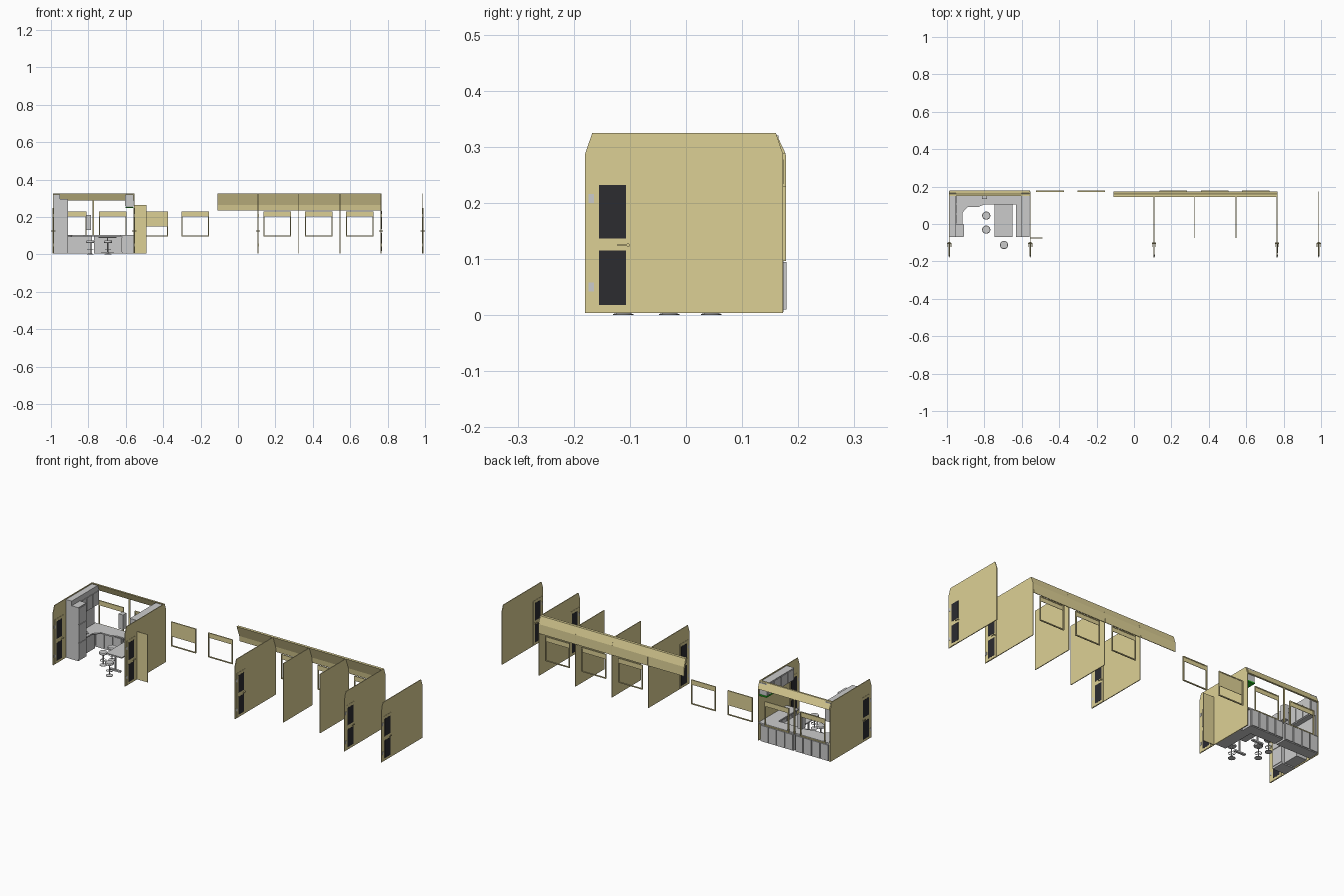
import bpy, bmesh, math
from mathutils import Matrix, Vector


def material(name, rgb):
    m = bpy.data.materials.new(name)
    m.diffuse_color = (*rgb, 1)
    return m


CREAM = material("cream", (0.72, 0.63, 0.30))
DARK = material("dark_glass", (0.025, 0.025, 0.03))
GREEN = material("green", (0.02, 0.5, 0.02))


def finish(name, bm, mat=None, smooth=False):
    bmesh.ops.recalc_face_normals(bm, faces=bm.faces)
    me = bpy.data.meshes.new(name)
    bm.to_mesh(me)
    bm.free()
    ob = bpy.data.objects.new(name, me)
    bpy.context.collection.objects.link(ob)
    if mat:
        me.materials.append(mat)
    if smooth:
        bpy.context.view_layer.objects.active = ob
        bpy.ops.object.select_all(action='DESELECT')
        ob.select_set(True)
        bpy.ops.object.shade_smooth_by_angle()
    return ob


def box(name, x0, x1, y0, y1, z0, z1, mat=None):
    bm = bmesh.new()
    size = Matrix.Diagonal((x1 - x0, y1 - y0, z1 - z0, 1))
    centre = Matrix.Translation(((x0 + x1) / 2, (y0 + y1) / 2, (z0 + z1) / 2))
    bmesh.ops.create_cube(bm, size=1, matrix=centre @ size)
    return finish(name, bm, mat)


def prism(name, pts, lo, hi, axis, mat=None):
    """Extrude a profile: (y, z) points along x, or (x, y) points along z."""
    bm = bmesh.new()
    to3 = (lambda p, t: (t, *p)) if axis == 'x' else (lambda p, t: (*p, t))
    face = bm.faces.new([bm.verts.new(to3(p, lo)) for p in pts])
    ext = bmesh.ops.extrude_face_region(bm, geom=[face])
    step = Vector((hi - lo, 0, 0)) if axis == 'x' else Vector((0, 0, hi - lo))
    bmesh.ops.translate(bm, vec=step, verts=[v for v in ext['geom'] if isinstance(v, bmesh.types.BMVert)])
    return finish(name, bm, mat)


def lathe(name, centre, profile, axis='Z', steps=24, mat=None):
    """Spin (radius, height) points around an axis; closed profile loop."""
    bm = bmesh.new()
    vs = [bm.verts.new((r, 0, h)) for r, h in profile]
    es = [bm.edges.new((vs[i], vs[(i + 1) % len(vs)])) for i in range(len(vs))]
    bmesh.ops.spin(bm, geom=vs + es, axis=(0, 0, 1), cent=(0, 0, 0), angle=math.tau, steps=steps, use_duplicate=False)
    bmesh.ops.remove_doubles(bm, verts=bm.verts, dist=1e-5)
    if axis == 'X':
        bm.transform(Matrix.Rotation(math.pi / 2, 4, 'Y'))
    bm.transform(Matrix.Translation(centre))
    return finish(name, bm, mat, True)


def rod(name, centre, r, half, axis='Z', mat=None):
    return lathe(name, centre, [(0, -half), (r, -half), (r, half), (0, half)], axis, 12, mat)


# Full-width partitions, each with a glazed door
FULL = [(-0.18, 0.004), (0.173, 0.004), (0.173, 0.287), (0.16, 0.325), (-0.167, 0.325), (-0.18, 0.287)]
for x in (-0.988, -0.555, 0.107, 0.765, 0.988):
    prism("partition", FULL, x - 0.002, x + 0.002, 'x', CREAM)
    box("door", x - 0.0032, x + 0.0032, -0.168, -0.095, 0.005, 0.247, CREAM)
    for z0, z1 in ((0.018, 0.115), (0.137, 0.232)):
        box("door_pane", x - 0.0038, x + 0.0038, -0.155, -0.107, z0, z1, DARK)
    for z in (0.05, 0.208):
        box("door_hinge", x - 0.004, x + 0.004, -0.174, -0.164, z - 0.008, z + 0.008)
    rod("handle_spindle", (x, -0.103, 0.125), 0.003, 0.01, 'X', CREAM)
    for s in (-1, 1):
        a, b = sorted((x + s * 0.008, x + s * 0.011))
        box("door_lever", a, b, -0.122, -0.101, 0.1235, 0.1265, CREAM)

# Compartment dividers without doors
HALF = [(-0.075, 0.004), (0.173, 0.004), (0.173, 0.287), (0.16, 0.325), (-0.075, 0.325)]
for x in (0.325, 0.545):
    prism("compartment_divider", HALF, x - 0.002, x + 0.002, 'x', CREAM)

# Sloped cove panels above the saloon windows
COVE = [(0.145, 0.325), (0.168, 0.265), (0.172, 0.235), (0.175, 0.235), (0.173, 0.285), (0.16, 0.325)]
for a, b in ((-0.11, 0.105), (0.109, 0.323), (0.327, 0.543), (0.547, 0.763)):
    prism("cove_panel", COVE, a, b, 'x', CREAM)


# Window frames with roller blinds
def window(x0, x1, blind, y=0.175):
    t, z0, z1 = 0.005, 0.097, 0.23
    box("window_side", x0, x0 + t, y - 0.003, y + 0.003, z0, z1, CREAM)
    box("window_side", x1 - t, x1, y - 0.003, y + 0.003, z0, z1, CREAM)
    box("window_sill", x0 + t, x1 - t, y - 0.003, y + 0.003, z0, z0 + t, CREAM)
    box("window_head", x0 + t, x1 - t, y - 0.003, y + 0.003, z1 - t, z1, CREAM)
    box("window_blind", x0 + t, x1 - t, y - 0.001, y + 0.001, blind, z1 - t, CREAM)


for x0, x1, blind in ((-0.523, -0.375, 0.15), (-0.302, -0.155, 0.203), (0.137, 0.284, 0.203),
                      (0.358, 0.506, 0.203), (0.578, 0.725, 0.203), (-0.96, -0.81, 0.203), (-0.742, -0.597, 0.203)):
    window(x0, x1, blind)

# Return panel beside the kitchen doorway
box("return_panel", -0.553, -0.49, -0.077, -0.073, 0.004, 0.264, CREAM)

# Kitchen header and window post
HEAD = [(0.15, 0.325), (0.16, 0.325), (0.178, 0.287), (0.168, 0.287)]
prism("kitchen_header", HEAD, -0.986, -0.557, 'x', CREAM)
prism("kitchen_post", [(0.155, 0.32), (0.16, 0.32), (0.178, 0.285), (0.178, 0.1), (0.172, 0.1), (0.172, 0.285)],
      -0.779, -0.771, 'x', CREAM)

# Kitchen left side: tall cupboard, wall cupboards, base units
box("tall_cupboard", -0.986, -0.912, -0.07, 0.0, 0.004, 0.295)
box("left_top_cupboard", -0.986, -0.952, -0.07, 0.165, 0.215, 0.32)
box("left_backboard", -0.986, -0.978, 0.0, 0.165, 0.1, 0.215)
box("left_base_unit", -0.986, -0.925, 0.0, 0.09, 0.01, 0.097)
for i in range(3):
    box("left_cupboard_door", -0.952, -0.949, 0.003 + i * 0.053, 0.052 + i * 0.053, 0.22, 0.29)
for z0, z1 in ((0.015, 0.1), (0.105, 0.2), (0.205, 0.29)):
    box("tall_cupboard_door", -0.912, -0.909, -0.067, -0.003, z0, z1)

# Angled worktop wrapping the left and back walls
TOP = [(-0.986, 0.0), (-0.918, 0.0), (-0.918, 0.06), (-0.888, 0.092), (-0.83, 0.092), (-0.8, 0.105),
       (-0.745, 0.105), (-0.63, 0.105), (-0.63, 0.172), (-0.986, 0.172)]
prism("worktop", TOP, 0.097, 0.104, 'z')
lathe("basin_rim", (-0.948, 0.045, 0.104), [(0.012, 0), (0.016, 0), (0.016, 0.003), (0.012, 0.003)])
rod("tap_post", (-0.97, 0.045, 0.12), 0.002, 0.017)
rod("tap_spout", (-0.96, 0.045, 0.135), 0.002, 0.011, 'X')

# Back base units with their outside panels and inside doors
for x0, x1 in ((-0.984, -0.78), (-0.77, -0.572)):
    box("back_base_unit", x0, x1, 0.115, 0.174, 0.006, 0.097)
    n = 4
    w = (x1 - x0) / n
    for i in range(n):
        a, b = x0 + i * w + 0.003, x0 + (i + 1) * w - 0.003
        box("back_panel", a, b, 0.174, 0.179, 0.01, 0.095)
        box("base_door", a, b, 0.112, 0.115, 0.012, 0.09)

# Kitchen right side: base units, worktop and wall cupboards
box("right_base_unit", -0.62, -0.558, -0.068, 0.115, 0.006, 0.097)
box("right_worktop", -0.63, -0.558, -0.07, 0.172, 0.097, 0.104)
for i in range(4):
    y = -0.066 + i * 0.045
    box("right_base_door", -0.623, -0.62, y, y + 0.042, 0.012, 0.09)
    box("right_top_door", -0.605, -0.602, y + i * 0.013, y + i * 0.013 + 0.053, 0.258, 0.316)
box("right_top_cupboard", -0.602, -0.558, -0.07, 0.165, 0.255, 0.32)
box("green_shelf", -0.602, -0.558, 0.09, 0.168, 0.247, 0.254, GREEN)

# Preparation table and wall-hung unit
box("table_top", -0.745, -0.65, -0.07, 0.105, 0.088, 0.094)
for y in (-0.06, 0.07):
    box("table_leg", -0.701, -0.694, y, y + 0.007, 0.012, 0.088)
    box("table_foot", -0.73, -0.665, y - 0.003, y + 0.01, 0.004, 0.012)
box("hanging_unit", -0.813, -0.787, 0.135, 0.165, 0.13, 0.21)

# Round stools with column, footrest ring and base
for x, y in ((-0.79, 0.045), (-0.79, -0.03), (-0.695, -0.112)):
    lathe("stool_seat", (x, y, 0.062), [(0, 0), (0.02, 0), (0.022, 0.003), (0.022, 0.008), (0.02, 0.011), (0, 0.011)])
    rod("stool_column", (x, y, 0.033), 0.0025, 0.029)
    lathe("stool_footrest", (x, y, 0.026), [(0.015, 0), (0.017, 0), (0.017, 0.002), (0.015, 0.002)])
    box("footrest_bar", x - 0.015, x + 0.015, y - 0.001, y + 0.001, 0.026, 0.028)
    lathe("stool_base", (x, y, 0.0), [(0, 0), (0.018, 0), (0.018, 0.002), (0.004, 0.006), (0, 0.006)])
